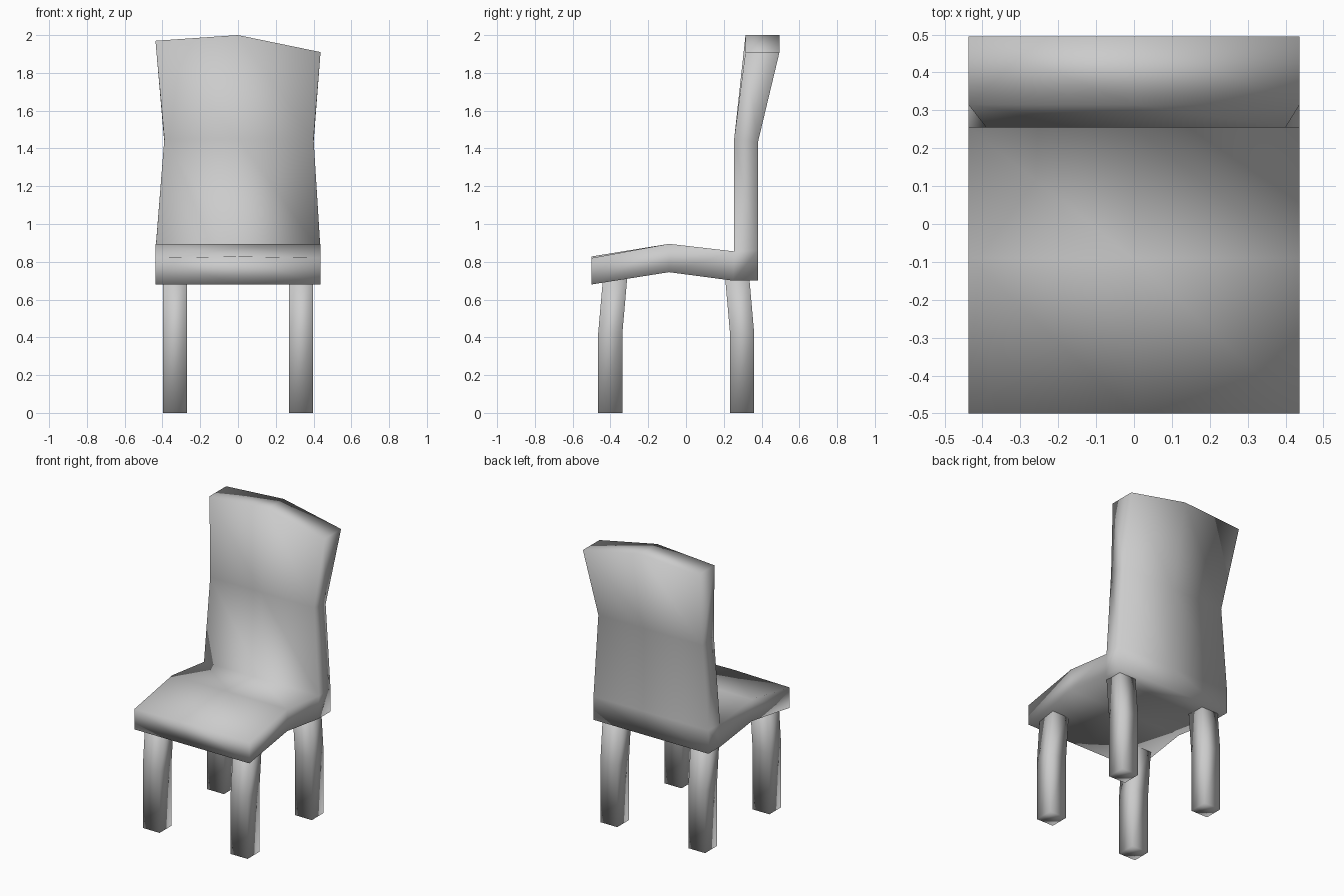
import bpy, bmesh

if "Cube" in bpy.data.objects:
    bpy.data.objects.remove(bpy.data.objects["Cube"])


def finish(name, bm):
    bmesh.ops.recalc_face_normals(bm, faces=bm.faces[:])
    me = bpy.data.meshes.new(name)
    bm.to_mesh(me)
    bm.free()
    for p in me.polygons:
        p.use_smooth = True
    ob = bpy.data.objects.new(name, me)
    bpy.context.collection.objects.link(ob)
    return ob


# Seat and back: one side profile (y, z, left width, right width) swept over three columns
W = 0.437
profile = [
    (-0.50, 0.68, W, W), (-0.09, 0.745, W, W), (0.25, 0.70, W, W), (0.38, 0.70, W, W),
    (0.38, 0.86, W, W), (0.38, 1.43, 0.39, 0.40), (0.495, 2.0, W, W),
    (0.315, 2.0, W, W), (0.255, 1.45, 0.39, 0.40), (0.255, 0.855, W, W),
    (-0.09, 0.895, W, W), (-0.50, 0.828, W, W),
]
TOP, FRONT = (6, 7), 11
bm = bmesh.new()
cols = []
for side, top_drop, front_drop in ((-1, 0.03, 0.008), (0, 0, 0), (1, 0.09, 0.008)):
    col = []
    for i, (y, z, left, right) in enumerate(profile):
        x = {-1: -left, 0: 0, 1: right}[side]
        drop = top_drop if i in TOP else front_drop if i == FRONT else 0
        col.append(bm.verts.new((x, y, z - drop)))
    cols.append(col)
n = len(profile)
for a, b in zip(cols, cols[1:]):
    for i in range(n):
        j = (i + 1) % n
        bm.faces.new((a[i], a[j], b[j], b[i]))
# Side walls as quads
for c in (cols[0], cols[-1]):
    for q in ((0, 1, 10, 11), (1, 2, 9, 10), (2, 3, 4, 9), (4, 5, 8, 9), (5, 6, 7, 8)):
        bm.faces.new([c[k] for k in q])
finish("seat_and_back", bm)


# Legs: square section, bent towards the middle above the knee
def leg(name, x, y, lean):
    bm = bmesh.new()
    h = 0.064
    rings = []
    for z, dy in ((0, 0), (0.42, 0), (0.74, lean)):
        rings.append([bm.verts.new((x + sx * h, y + dy + sy * h, z))
                      for sx, sy in ((-1, -1), (1, -1), (1, 1), (-1, 1))])
    for a, b in zip(rings, rings[1:]):
        for i in range(4):
            j = (i + 1) % 4
            bm.faces.new((a[i], a[j], b[j], b[i]))
    bm.faces.new(rings[0])
    bm.faces.new(rings[-1])
    finish(name, bm)


for sx, s in ((-1, "left"), (1, "right")):
    leg("front_leg_" + s, sx * 0.334, -0.401, 0.028)
    leg("back_leg_" + s, sx * 0.334, 0.297, -0.028)
